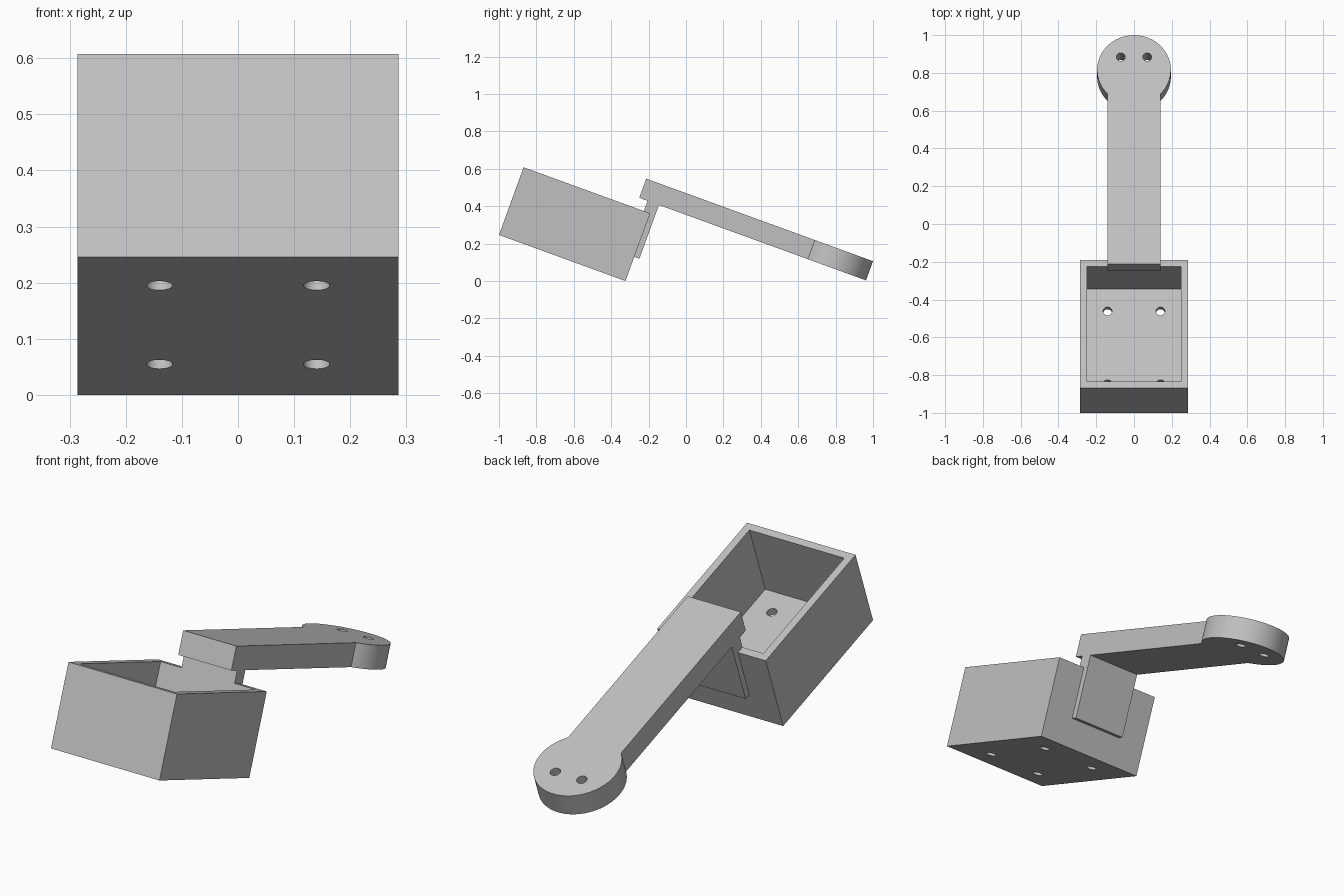
import bpy, bmesh, math
from mathutils import Matrix, Vector

cube = bpy.data.objects.get("Cube")
if cube:
    bpy.data.objects.remove(cube, do_unlink=True)

# One plain grey for everything
grey = bpy.data.materials.new("light_grey")
grey.use_nodes = True
colour = (0.53, 0.53, 0.53, 1)
grey.diffuse_color = colour
grey.node_tree.nodes["Principled BSDF"].inputs["Base Color"].default_value = colour

# Main sizes, measured along the untilted bracket
HALF_W, LENGTH, HEIGHT, WALL = 0.286, 0.72, 0.385, 0.036
ARM_W, ARM_LOW, ARM_TOP = 0.14, 0.443, 0.552
HEAD_R, HEAD_Y = 0.195, 1.732
HOLE_R = 0.0235
TILT = Matrix.Translation((0, -1, 0.246)) @ Matrix.Rotation(math.radians(-20), 4, 'X')


def prism(name, points, direction):
    """Extrude a closed outline along a direction."""
    bm = bmesh.new()
    face = bm.faces.new([bm.verts.new(p) for p in points])
    new = bmesh.ops.extrude_face_region(bm, geom=[face])["geom"]
    bmesh.ops.translate(bm, vec=Vector(direction),
                        verts=[g for g in new if isinstance(g, bmesh.types.BMVert)])
    bmesh.ops.recalc_face_normals(bm, faces=bm.faces)
    mesh = bpy.data.meshes.new(name)
    bm.to_mesh(mesh)
    bm.free()
    mesh.materials.append(grey)
    obj = bpy.data.objects.new(name, mesh)
    bpy.context.collection.objects.link(obj)
    obj.matrix_world = TILT
    return obj


def block(name, half_w, y0, y1, z0, z1):
    outline = [(-half_w, y0, z0), (half_w, y0, z0), (half_w, y1, z0), (-half_w, y1, z0)]
    return prism(name, outline, (0, 0, z1 - z0))


def drill(x, y, z0, z1):
    ring = [(x + HOLE_R * math.cos(a), y + HOLE_R * math.sin(a), z0)
            for a in (math.tau * i / 32 for i in range(32))]
    return prism("hole_cutter", ring, (0, 0, z1 - z0))


def cut(obj, cutters):
    """Subtract the cutters, bake the result and remove them."""
    for cutter in cutters:
        cutter.hide_render = True
        mod = obj.modifiers.new("cut", 'BOOLEAN')
        mod.operation, mod.solver, mod.object = 'DIFFERENCE', 'EXACT', cutter
    bpy.context.view_layer.update()
    graph = bpy.context.evaluated_depsgraph_get()
    mesh = bpy.data.meshes.new_from_object(obj.evaluated_get(graph))
    obj.modifiers.clear()
    obj.data = mesh
    for cutter in cutters:
        bpy.data.objects.remove(cutter, do_unlink=True)


# Open box with four floor holes
box = block("open_box", HALF_W, 0, LENGTH, 0, HEIGHT)
cavity = block("cavity_cutter", HALF_W - WALL, WALL, LENGTH - WALL, WALL, HEIGHT + 0.1)
floor_holes = [drill(x, y, -0.05, WALL + 0.05) for x in (-ARM_W, ARM_W) for y in (0.15, 0.56)]
cut(box, [cavity] + floor_holes)

# Arm with a round head and two holes
start = math.pi - math.acos(-ARM_W / HEAD_R) - math.pi / 2
start = -math.acos(ARM_W / HEAD_R)
sweep = math.pi - 2 * start
outline = [(-ARM_W, 0.637, ARM_LOW), (ARM_W, 0.637, ARM_LOW)]
for i in range(65):
    a = start + sweep * i / 64
    outline.append((HEAD_R * math.cos(a), HEAD_Y + HEAD_R * math.sin(a), ARM_LOW))
arm = prism("arm_with_round_head", outline, (0, 0, ARM_TOP - ARM_LOW))
cut(arm, [drill(x, 1.804, ARM_LOW - 0.05, ARM_TOP + 0.05) for x in (-0.07, 0.07)])

# Neck over the rim and plate down the back of the box
inner, outer = LENGTH - WALL, LENGTH + 0.029
side = [(inner, HEIGHT), (inner, ARM_LOW), (outer, ARM_LOW),
        (outer, 0.137), (LENGTH, 0.137), (LENGTH, HEIGHT)]
neck = prism("neck_and_back_plate", [(-ARM_W, y, z) for y, z in side], (2 * ARM_W, 0, 0))

# Smooth the round walls, keep the edges sharp
for obj in bpy.context.view_layer.objects:
    obj.select_set(obj in (box, arm, neck))
bpy.context.view_layer.objects.active = box
bpy.ops.object.shade_smooth_by_angle(angle=math.radians(30))
